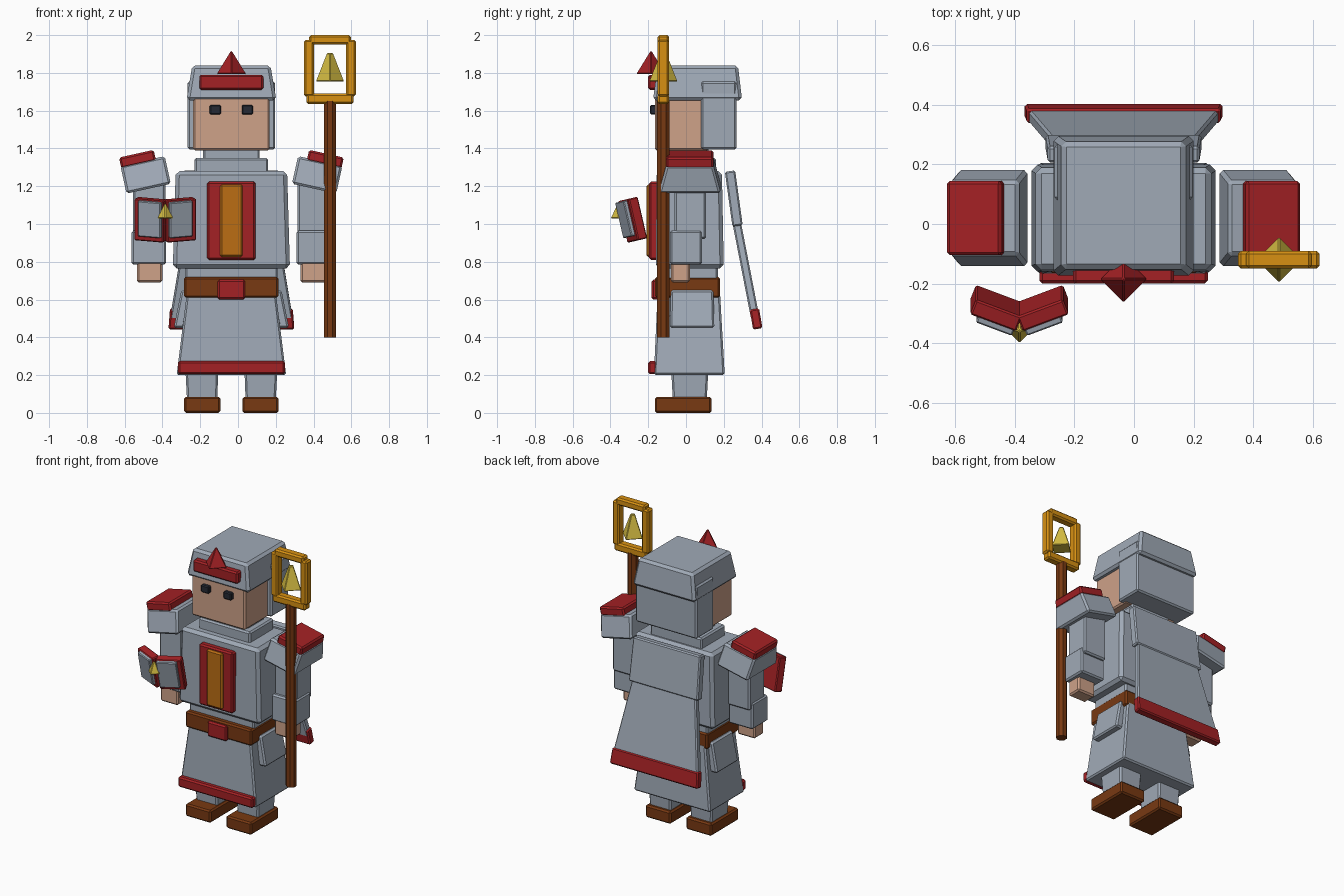
import bpy, bmesh, math
from mathutils import Matrix, Vector

if "Cube" in bpy.data.objects:
    bpy.data.objects.remove(bpy.data.objects["Cube"], do_unlink=True)


def material(name, r, g, b):
    m = bpy.data.materials.new(name)
    m.use_nodes = True
    m.diffuse_color = (r, g, b, 1)
    m.node_tree.nodes["Principled BSDF"].inputs["Base Color"].default_value = (r, g, b, 1)
    return m


STEEL = material("steel_grey", 0.35, 0.40, 0.47)
RED = material("deep_red", 0.37, 0.015, 0.018)
BROWN = material("leather_brown", 0.19, 0.041, 0.006)
GOLD = material("gold", 0.68, 0.28, 0.006)
OCHRE = material("dark_ochre", 0.50, 0.155, 0.007)
BRASS = material("pale_brass", 0.67, 0.51, 0.055)
SKIN = material("skin", 0.62, 0.36, 0.25)
DARK = material("eye_dark", 0.019, 0.023, 0.034)
CX = -0.035  # body centre line


def finish(name, bm, mat, bevel, matrix=None):
    if bevel:
        bmesh.ops.bevel(bm, geom=bm.edges[:], offset=bevel, segments=1, affect='EDGES')
    if matrix:
        bm.transform(matrix)
    bmesh.ops.recalc_face_normals(bm, faces=bm.faces)
    mesh = bpy.data.meshes.new(name)
    bm.to_mesh(mesh)
    bm.free()
    mesh.materials.append(mat)
    ob = bpy.data.objects.new(name, mesh)
    bpy.context.collection.objects.link(ob)
    return ob


def box(name, x, y, z, mat, top=None, bevel=0.01, matrix=None):
    """Box from (min, max) ranges; top gives x and y ranges of a tapered top."""
    bm = bmesh.new()
    bmesh.ops.create_cube(bm, size=1)
    tx, ty = top or (x, y)
    for v in bm.verts:
        high = v.co.z > 0
        xr, yr = (tx, ty) if high else (x, y)
        v.co = Vector((xr[v.co.x > 0], yr[v.co.y > 0], z[high]))
    return finish(name, bm, mat, bevel, matrix)


def body(name, w, y, z, mat, top=None, bevel=0.01, matrix=None):
    """Box of half width w on the body centre line; top = (half width, y range)."""
    t = ((CX - top[0], CX + top[0]), top[1]) if top else None
    return box(name, (CX - w, CX + w), y, z, mat, t, bevel, matrix)


def spike(name, centre, z, r1, r2, mat):
    """Four-sided point, corners facing the axes."""
    bm = bmesh.new()
    bmesh.ops.create_cone(bm, cap_ends=True, segments=4, radius1=r1, radius2=r2, depth=z[1] - z[0])
    place = Matrix.Translation((*centre, sum(z) / 2))
    return finish(name, bm, mat, 0.004, place)


def slab(name, a, b, w1, w2, thick, mat):
    """Sloping cape panel between (y, z) points a (top) and b (bottom)."""
    bm = bmesh.new()
    bmesh.ops.create_cube(bm, size=1)
    p, q = Vector((0, *a)), Vector((0, *b))
    d = (q - p).normalized()
    out = Vector((0, -d.z, d.y))
    for v in bm.verts:
        s = v.co.copy()
        base, w = (p, w1) if s.z > 0 else (q, w2)
        v.co = base + out * s.y * thick
        v.co.x = CX + 2 * s.x * w
    return finish(name, bm, mat, 0.008)


# Skirt, belt and torso
body("skirt", 0.29, (-0.17, 0.205), (0.2, 0.64), STEEL, (0.235, (-0.15, 0.18)))
body("skirt_hem", 0.283, (-0.2, -0.155), (0.205, 0.275), RED)
body("belt", 0.25, (-0.165, 0.18), (0.61, 0.72), BROWN)
body("buckle", 0.073, (-0.182, -0.14), (0.6, 0.705), RED)
body("waist", 0.245, (-0.13, 0.17), (0.68, 0.8), STEEL)
body("torso", 0.31, (-0.16, 0.2), (0.765, 1.28), STEEL, (0.295, (-0.155, 0.19)), 0.02)
body("collar", 0.195, (-0.1, 0.16), (1.26, 1.35), STEEL)
body("neck", 0.15, (-0.06, 0.12), (1.3, 1.42), STEEL)
body("chest_panel", 0.128, (-0.195, -0.14), (0.81, 1.225), RED)
body("chest_stripe", 0.06, (-0.21, -0.17), (0.825, 1.21), OCHRE)

# Head, helmet and headband
body("head", 0.203, (-0.165, 0.12), (1.39, 1.7), SKIN)
body("helmet_back", 0.232, (0.08, 0.268), (1.395, 1.755), STEEL)
body("helmet_cap", 0.238, (-0.175, 0.297), (1.655, 1.84), STEEL, (0.207, (-0.15, 0.275)), 0.016)
body("headband", 0.17, (-0.2, -0.13), (1.71, 1.79), RED)
spike("helmet_crest", (CX, -0.185), (1.795, 1.915), 0.08, 0.006, RED)

# Cape
slab("cape_upper", (0.233, 1.28), (0.273, 0.99), 0.255, 0.262, 0.055, STEEL)
slab("cape_lower", (0.262, 1.04), (0.367, 0.5), 0.235, 0.325, 0.045, STEEL)
slab("cape_hem", (0.362, 0.55), (0.38, 0.445), 0.325, 0.333, 0.05, RED)

# Paired parts
for side, s in (("right", -1), ("left", 1)):
    def pair(name, x, y, z, mat, top=None, bevel=0.01, matrix=None):
        xr = sorted((CX + s * x[0], CX + s * x[1]))
        if top:
            top = (sorted((CX + s * top[0][0], CX + s * top[0][1])), top[1])
        return box(f"{side}_{name}", xr, y, z, mat, top, bevel, matrix)

    pair("boot", (0.058, 0.25), (-0.165, 0.135), (0, 0.085), BROWN)
    pair("leg", (0.075, 0.235), (-0.07, 0.11), (0.07, 0.26), STEEL, ((0.068, 0.245), (-0.08, 0.12)))
    pair("eye", (0.055, 0.115), (-0.19, -0.15), (1.58, 1.63), DARK, bevel=0.006)
    pair("upper_arm", (0.35, 0.52), (-0.06, 0.105), (0.92, 1.25), STEEL)
    pair("forearm", (0.345, 0.528), (-0.085, 0.085), (0.785, 0.965), STEEL)
    pair("hand", (0.366, 0.5), (-0.08, 0.02), (0.69, 0.81), SKIN)

    # Hip flap follows the flare of the skirt
    pair("hip_flap", (0.25, 0.305), (-0.085, 0.15), (0.45, 0.65), STEEL, ((0.22, 0.265), (-0.08, 0.145)))

    # Tilted pauldron with a red cap
    tilt = Matrix.Translation((CX + s * 0.455, 0.02, 1.265)) @ Matrix.Rotation(math.radians(12.5) * s, 4, 'Y')
    box(f"{side}_pauldron", (-0.12, 0.12), (-0.165, 0.165), (-0.08, 0.07), STEEL,
        ((-0.12, 0.12), (-0.125, 0.125)), 0.012, tilt)
    caps = sorted((s * -0.07, s * 0.118))
    box(f"{side}_pauldron_cap", caps, (-0.125, 0.125), (0.055, 0.115), RED, bevel=0.01, matrix=tilt)

    # Half of the open book
    lean = (Matrix.Translation((-0.385, -0.315, 1.015)) @ Matrix.Rotation(math.radians(13), 4, 'X')
            @ Matrix.Rotation(math.radians(21) * s, 4, 'Z'))
    cover = sorted((s * 0.003, s * 0.168))
    pages = sorted((s * 0.01, s * 0.14))
    box(f"{side}_book_cover", cover, (-0.025, 0.03), (-0.113, 0.113), RED, bevel=0.006, matrix=lean)
    box(f"{side}_book_pages", pages, (-0.045, 0), (-0.085, 0.108), STEEL, bevel=0.005, matrix=lean)

spike("book_ornament", (-0.385, -0.357), (1.03, 1.105), 0.044, 0.008, BRASS)

# Staff with a framed bell
SX, SY = 0.487, -0.12
bm = bmesh.new()
bmesh.ops.create_cone(bm, cap_ends=True, segments=8, radius1=0.035, radius2=0.035, depth=1.25)
finish("staff", bm, BROWN, 0,
       Matrix.Translation((SX, SY, 1.025)) @ Matrix.Rotation(math.pi / 8, 4, 'Z'))
depth = (SY - 0.03, SY + 0.03)
box("frame_bottom", (SX - 0.125, SX + 0.125), depth, (1.635, 1.69), GOLD)
box("frame_top", (SX - 0.11, SX + 0.11), depth, (1.95, 2.0), GOLD)
for side, s in (("right", -1), ("left", 1)):
    box(f"{side}_frame_post", sorted((SX + s * 0.085, SX + s * 0.137)), depth, (1.675, 1.975), GOLD)
spike("bell", (SX, SY), (1.755, 1.905), 0.077, 0.018, BRASS)
